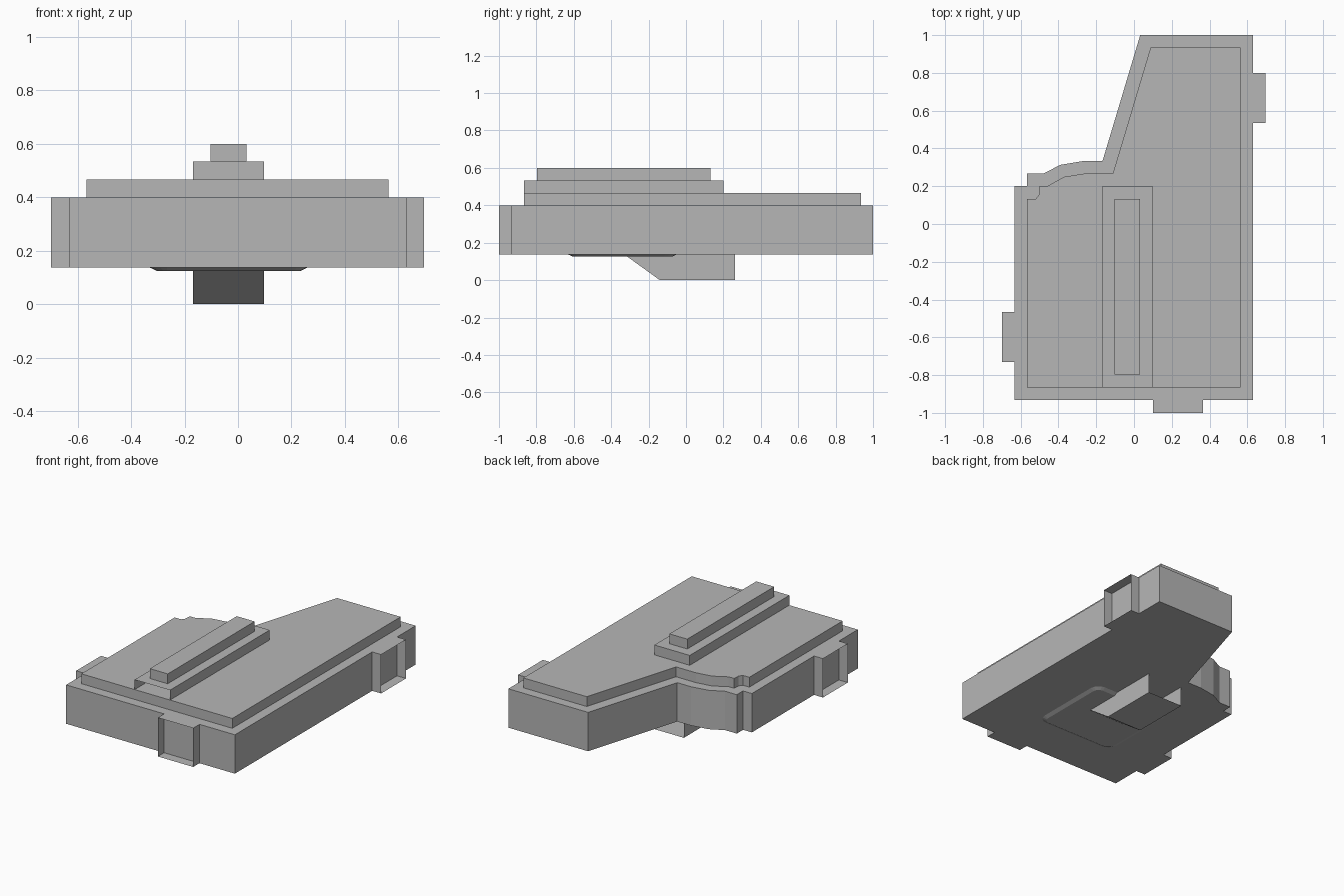
import bpy, bmesh, math
from mathutils import Vector

old = bpy.data.objects.get("Cube")
if old:
    bpy.data.objects.remove(old, do_unlink=True)

grey = bpy.data.materials.new("plain_grey")
grey.use_nodes = True
colour = (0.47, 0.47, 0.47, 1)
grey.diffuse_color = colour
grey.node_tree.nodes["Principled BSDF"].inputs["Base Color"].default_value = colour

X, Y, Z = Vector((1, 0, 0)), Vector((0, 1, 0)), Vector((0, 0, 1))


def loft(name, lower, upper, open_sides=()):
    """Join two matching rings into a solid, then remove the sides left open."""
    bm = bmesh.new()
    a = [bm.verts.new(p) for p in lower]
    b = [bm.verts.new(p) for p in upper]
    bm.faces.new(a)
    bm.faces.new(b)
    for i in range(len(a)):
        j = (i + 1) % len(a)
        bm.faces.new((a[i], a[j], b[j], b[i]))
    bmesh.ops.recalc_face_normals(bm, faces=bm.faces[:])
    bm.normal_update()
    gone = [f for f in bm.faces if any(f.normal.dot(d) > 0.99 for d in open_sides)]
    bmesh.ops.delete(bm, geom=gone, context='FACES')
    mesh = bpy.data.meshes.new(name)
    bm.to_mesh(mesh)
    bm.free()
    mesh.materials.append(grey)
    obj = bpy.data.objects.new(name, mesh)
    bpy.context.collection.objects.link(obj)
    return obj


def slab(name, outline, z0, z1, open_sides=()):
    return loft(name, [(x, y, z0) for x, y in outline],
                [(x, y, z1) for x, y in outline], open_sides)


def box(name, x0, x1, y0, y1, z0, z1, open_sides=()):
    return slab(name, [(x0, y0), (x1, y0), (x1, y1), (x0, y1)], z0, z1, open_sides)


def rounded(x0, x1, y0, y1, r, steps=4):
    """Rectangle outline with round corners."""
    points = []
    centres = [(x1 - r, y1 - r), (x0 + r, y1 - r), (x0 + r, y0 + r), (x1 - r, y0 + r)]
    for k, (cx, cy) in enumerate(centres):
        for s in range(steps + 1):
            t = (k + s / steps) * math.pi / 2
            points.append((cx + r * math.cos(t), cy + r * math.sin(t)))
    return points


BASE, DECK, STEP = 0.137, 0.4, 0.0667

# Main body and the raised deck on it
slab("main_body", [(-0.633, -0.933), (0.63, -0.933), (0.63, 1), (0.033, 1),
                   (-0.167, 0.333), (-0.27, 0.333), (-0.39, 0.313), (-0.48, 0.267),
                   (-0.567, 0.267), (-0.567, 0.2), (-0.633, 0.2)], BASE, DECK)
slab("upper_deck", [(-0.567, -0.865), (0.563, -0.865), (0.563, 0.935), (0.088, 0.935),
                    (-0.112, 0.267), (-0.26, 0.267), (-0.37, 0.25), (-0.46, 0.2),
                    (-0.5, 0.2), (-0.503, 0.155), (-0.52, 0.133), (-0.567, 0.133)],
     DECK, DECK + STEP, [-Z])

# Two stepped ridges, the lower one hollow at its front end
box("lower_ridge", -0.168, 0.097, -0.865, 0.2, DECK + STEP, DECK + 2 * STEP, [-Z, -Y])
box("upper_ridge", -0.102, 0.032, -0.797, 0.132, DECK + 2 * STEP, DECK + 3 * STEP, [-Z])

# Open sockets around the rim
box("front_socket", 0.1, 0.365, -1, -0.933, BASE, DECK, [Y, -Y])
box("left_socket", 0.63, 0.697, 0.535, 0.8, BASE, DECK, [X, -X])
box("right_socket", -0.7, -0.633, -0.73, -0.465, BASE, DECK, [X, -X])

# Wedge keel below, hollow at its back end
keel = [(-0.33, BASE), (-0.14, 0), (0.263, 0), (0.263, BASE)]
loft("keel", [(-0.168, y, z) for y, z in keel], [(0.097, y, z) for y, z in keel], [Z, Y])

# Shallow plate with sloping edges under the body
loft("belly_plate",
     [(x, y, BASE - 0.012) for x, y in rounded(-0.305, 0.235, -0.605, -0.075, 0.04)],
     [(x, y, BASE) for x, y in rounded(-0.33, 0.26, -0.63, -0.05, 0.065)], [Z])
